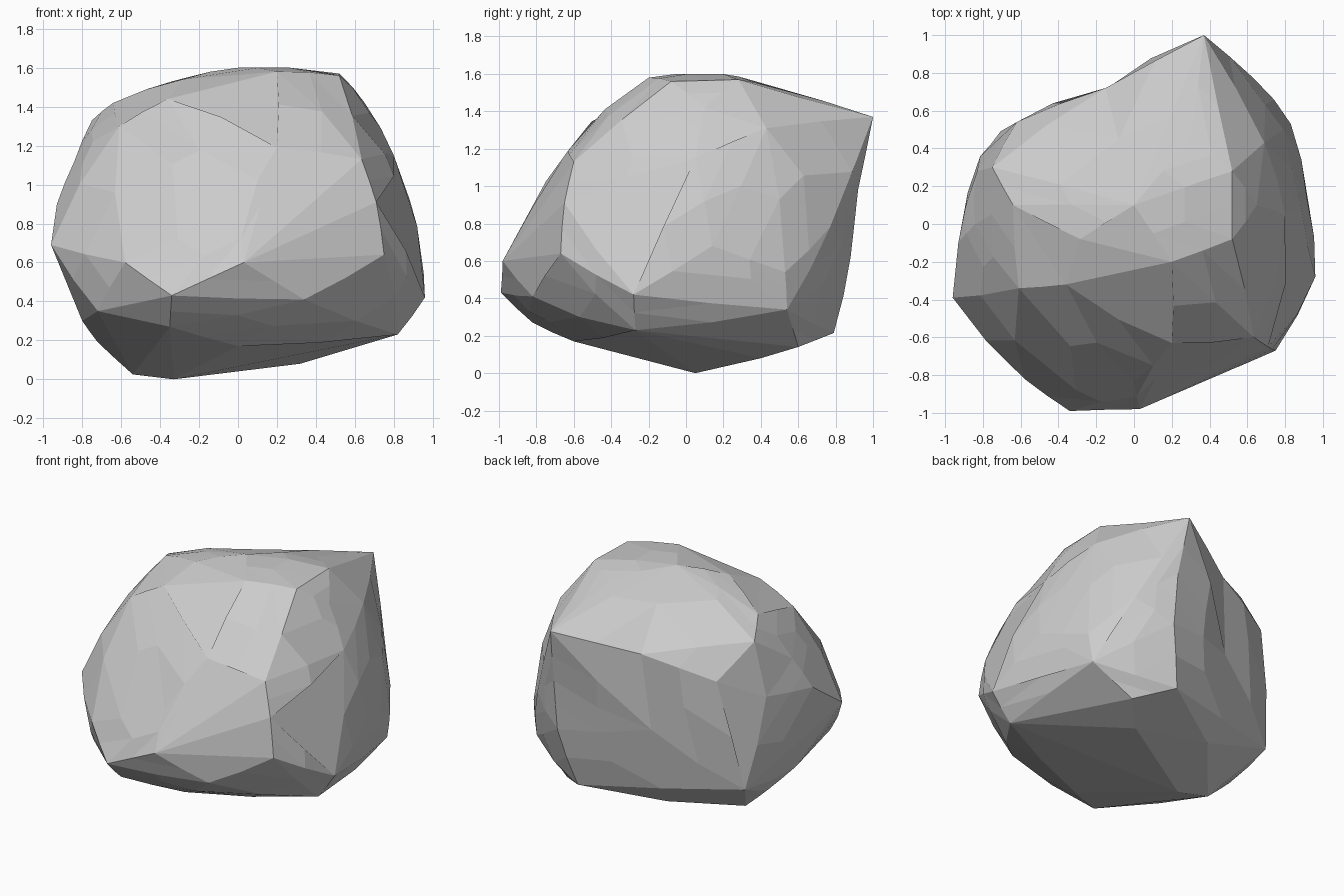
import bpy, bmesh
from mathutils import Vector

if "Cube" in bpy.data.objects:
    bpy.data.objects.remove(bpy.data.objects["Cube"])

CENTRE = Vector((0, 0, 0.8))
ROUNDING = 0.55       # 0 = flat between the main corners, 1 = fully rounded
BASE_ROUNDING = 0.15  # the underside is flatter

# Main corners of the boulder
CORNERS = [Vector(p) for p in (
    # right side and the sharp back peak
    (.37, 1, 1.37), (.96, -.28, .42), (.75, -.67, .64), (.71, -.65, .91), (.635, -.6, 1.13),
    (.82, -.27, .23), (.915, .14, .68), (.83, .53, .54), (.8, .54, .34), (.635, .77, .78),
    (.69, .43, 1.31), (.8, .05, 1.15), (.65, .1, 1.42),
    # crown
    (.52, .28, 1.57), (.52, -.08, 1.56), (.2, -.2, 1.58), (0, .1, 1.6), (.3, .45, 1.53),
    (-.285, -.08, 1.54), (-.36, -.32, 1.44), (-.61, -.34, 1.3), (-.64, .1, 1.42),
    # front
    (-.34, -.99, .43), (.03, -.98, .6), (.34, -.82, .41), (.2, -.63, 1.19), (0, -.83, .85),
    (-.58, -.82, .6), (-.35, -.82, .27),
    # left
    (-.96, -.39, .69), (-.75, .3, 1.33), (-.83, .28, .95), (-.93, -.1, .9), (-.8, -.1, .3),
    (-.72, -.6, .35), (-.84, 0, 1.12), (-.72, .1, .19),
    # back
    (-.62, .54, 1.1), (-.15, .72, 1.24), (.4, .92, .98), (.4, .88, .62), (.3, .79, .215),
    (-.2, .68, .7), (-.76, .42, .32),
    # underside
    (-.54, .1, .025), (-.33, .05, 0), (.32, .4, .08), (.52, .6, .14), (0, -.6, .17),
    (-.2, .5, .12),
)]


def solve(a, b):
    """Gaussian elimination with pivoting."""
    n = len(b)
    m = [row[:] + [v] for row, v in zip(a, b)]
    for i in range(n):
        p = max(range(i, n), key=lambda r: abs(m[r][i]))
        m[i], m[p] = m[p], m[i]
        for r in range(i + 1, n):
            f = m[r][i] / m[i][i]
            if f:
                m[r] = [x - f * y for x, y in zip(m[r], m[i])]
    out = [0.0] * n
    for i in reversed(range(n)):
        out[i] = (m[i][n] - sum(m[i][k] * out[k] for k in range(i + 1, n))) / m[i][i]
    return out


# Smooth field of 1/radius over direction through every corner
dirs = [(c - CENTRE).normalized() for c in CORNERS]
lens = [(c - CENTRE).length for c in CORNERS]
n = len(dirs)


def basis(d):
    return [(d - e).length for e in dirs] + [1.0, d.x, d.y, d.z]


rows = [basis(d) for d in dirs]
rows += [[rows[i][n + k] for i in range(n)] + [0.0] * 4 for k in range(4)]
weights = solve(rows, [1 / r for r in lens] + [0.0] * 4)


def rounded_radius(d):
    return 1 / sum(w * x for w, x in zip(weights, basis(d)))


# Wrap a faceted skin over the corners
bm = bmesh.new()
true_place = {}
for d, r, c in zip(dirs, lens, CORNERS):
    true_place[bm.verts.new(d * r ** 0.6)] = c
bmesh.ops.convex_hull(bm, input=bm.verts[:])
loose = [v for v in bm.verts if not v.link_faces]
for v, c in true_place.items():
    v.co = c
bmesh.ops.delete(bm, geom=loose, context='VERTS')

# Split each facet and push the new corners part way out
old = set(bm.verts)
bmesh.ops.subdivide_edges(bm, edges=bm.edges[:], cuts=1, use_grid_fill=True)
for v in bm.verts:
    if v not in old:
        p = v.co - CENTRE
        d, flat = p.normalized(), p.length
        amount = BASE_ROUNDING if v.co.z < 0.25 else ROUNDING
        v.co = CENTRE + d * (flat + amount * (rounded_radius(d) - flat))
        for axis, (lo, hi) in enumerate(((-.96, .96), (-1, 1), (0, 1.6))):
            v.co[axis] = min(hi, max(lo, v.co[axis]))

# Merge near-flat triangles into broader facets
bmesh.ops.dissolve_limit(bm, angle_limit=0.06, verts=bm.verts[:], edges=bm.edges[:])
bmesh.ops.recalc_face_normals(bm, faces=bm.faces[:])
mesh = bpy.data.meshes.new("boulder")
bm.to_mesh(mesh)
bm.free()
boulder = bpy.data.objects.new("boulder", mesh)
bpy.context.collection.objects.link(boulder)
